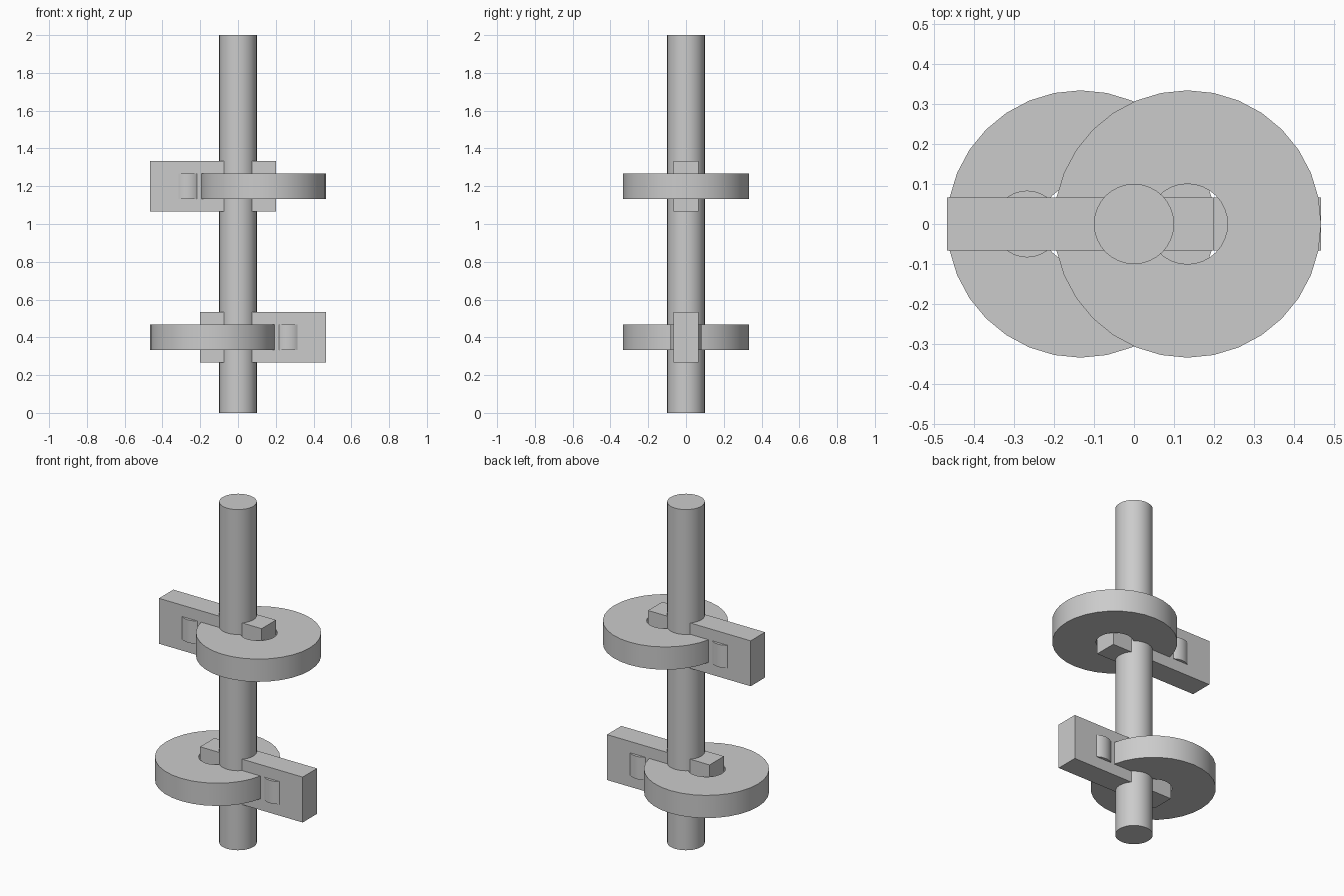
import bpy
import bmesh
from math import cos, sin, tau, radians

SIDES = 32

cube = bpy.data.objects.get("Cube")
if cube:
    bpy.data.objects.remove(cube, do_unlink=True)

# Single grey material
grey = bpy.data.materials.new("plain_grey")
grey.use_nodes = True
colour = (0.6, 0.6, 0.6, 1)
grey.diffuse_color = colour
grey.node_tree.nodes["Principled BSDF"].inputs["Base Color"].default_value = colour


def finish(obj, name, smooth=False):
    obj.name = obj.data.name = name
    obj.data.materials.append(grey)
    if smooth:
        bpy.ops.object.select_all(action="DESELECT")
        obj.select_set(True)
        bpy.context.view_layer.objects.active = obj
        bpy.ops.object.shade_smooth_by_angle(angle=radians(30))
    return obj


def cylinder(name, radius, x, z0, z1):
    bpy.ops.mesh.primitive_cylinder_add(
        vertices=SIDES, radius=radius, depth=z1 - z0, location=(x, 0, (z0 + z1) / 2))
    return finish(bpy.context.object, name, smooth=True)


def box(name, x0, x1, half_y, z0, z1):
    bpy.ops.mesh.primitive_cube_add(size=1, location=((x0 + x1) / 2, 0, (z0 + z1) / 2))
    obj = bpy.context.object
    obj.scale = (x1 - x0, 2 * half_y, z1 - z0)
    bpy.ops.object.transform_apply(location=False, rotation=False, scale=True)
    return finish(obj, name)


def ring(name, outer, inner, x, z0, z1):
    # Sweep a rectangular section around the vertical axis
    section = [(inner, z0), (outer, z0), (outer, z1), (inner, z1)]
    bm = bmesh.new()
    loops = []
    for i in range(SIDES):
        a = tau * i / SIDES
        loops.append([bm.verts.new((r * cos(a), r * sin(a), z)) for r, z in section])
    for i, here in enumerate(loops):
        after = loops[(i + 1) % SIDES]
        for k in range(4):
            n = (k + 1) % 4
            bm.faces.new((here[k], after[k], after[n], here[n]))
    bmesh.ops.recalc_face_normals(bm, faces=bm.faces)
    mesh = bpy.data.meshes.new(name)
    bm.to_mesh(mesh)
    bm.free()
    obj = bpy.data.objects.new(name, mesh)
    bpy.context.collection.objects.link(obj)
    obj.location.x = x
    return finish(obj, name, smooth=True)


# Central shaft
cylinder("shaft", 0.1, 0, 0, 2)

# Two opposed eccentric assemblies: disc with hole, cross bar and pin
for level, side, z in (("lower", -1, 0.4), ("upper", 1, 1.2)):
    ring(f"{level}_disc", 0.3333, 0.1, side * 0.1333, z - 0.0667, z + 0.0667)
    ends = sorted((side * 0.2, side * -0.4667))
    box(f"{level}_bar", *ends, 0.0667, z - 0.1333, z + 0.1333)
    cylinder(f"{level}_pin", 0.0833, side * -0.2667, z - 0.0667, z + 0.0667)
